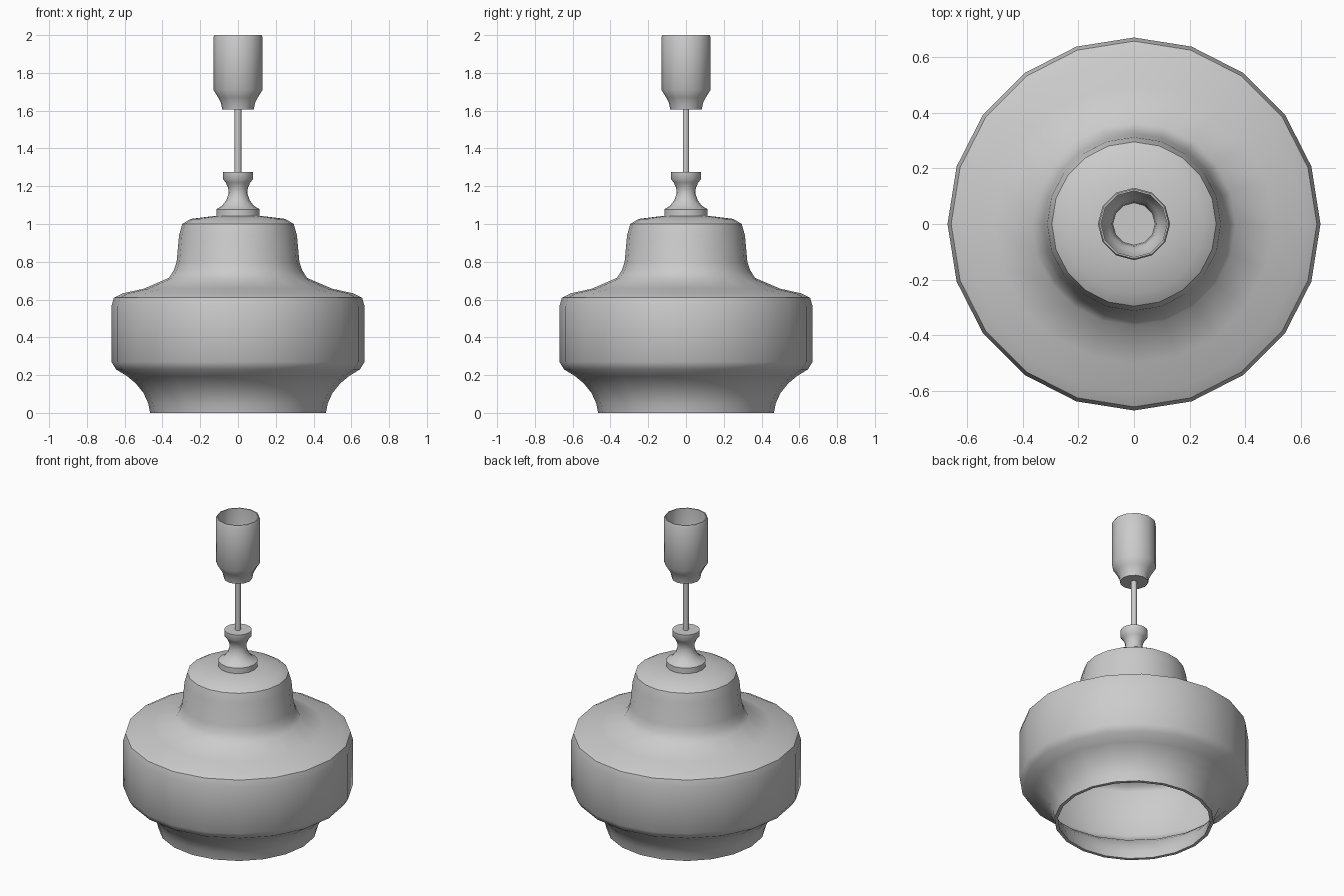
import bpy, bmesh, math
from mathutils import Matrix

cube = bpy.data.objects.get("Cube")
if cube:
    bpy.data.objects.remove(cube, do_unlink=True)

grey = bpy.data.materials.new("plain grey")
grey.use_nodes = True
grey.diffuse_color = (0.6, 0.6, 0.6, 1)
grey.node_tree.nodes["Principled BSDF"].inputs["Base Color"].default_value = (0.6, 0.6, 0.6, 1)


def lathe(name, profile, sides, turn=0.0, angle=40):
    """Spin a (radius, height) profile around z."""
    bm = bmesh.new()
    verts = [bm.verts.new((r, 0, z)) for r, z in profile]
    edges = [bm.edges.new(pair) for pair in zip(verts, verts[1:])]
    bmesh.ops.spin(bm, geom=verts + edges, cent=(0, 0, 0), axis=(0, 0, 1),
                   angle=math.tau, steps=sides)
    bmesh.ops.remove_doubles(bm, verts=bm.verts, dist=0.0005)
    bmesh.ops.recalc_face_normals(bm, faces=bm.faces)
    bm.transform(Matrix.Rotation(turn, 4, "Z"))
    mesh = bpy.data.meshes.new(name)
    bm.to_mesh(mesh)
    bm.free()
    mesh.materials.append(grey)
    obj = bpy.data.objects.new(name, mesh)
    bpy.context.collection.objects.link(obj)
    bpy.ops.object.select_all(action="DESELECT")
    obj.select_set(True)
    bpy.context.view_layer.objects.active = obj
    bpy.ops.object.shade_smooth_by_angle(angle=math.radians(angle))
    return obj


# Hollow shade: outer wall from the rim up, then the inner wall back down
outer = [(0.465, 0), (0.475, 0.05), (0.5, 0.105), (0.54, 0.155), (0.585, 0.193),
         (0.645, 0.23), (0.67, 0.27), (0.67, 0.565), (0.657, 0.61), (0.61, 0.633),
         (0.5, 0.657), (0.365, 0.715), (0.34, 0.755), (0.325, 0.8), (0.312, 0.94),
         (0.295, 1.0), (0.25, 1.027), (0.12, 1.043), (0, 1.047)]
wall = 0.02
inner = [(max(r - wall, 0), z - wall * (z > 0.6)) for r, z in outer]
lathe("shade", outer + inner[::-1] + outer[:1], 20)

# Turned finial joining the shade to the stem
lathe("finial", [(0, 1.035), (0.115, 1.035), (0.115, 1.078), (0.085, 1.095),
                 (0.062, 1.125), (0.05, 1.16), (0.052, 1.19), (0.065, 1.22),
                 (0.08, 1.238), (0.08, 1.275), (0, 1.275)], 16)

# Stem
lathe("stem", [(0, 1.26), (0.018, 1.26), (0.018, 1.62), (0, 1.62)], 10)

# Ceiling cup, open at the top
lathe("ceiling_cup", [(0, 1.605), (0.083, 1.605), (0.09, 1.64), (0.105, 1.67),
                      (0.13, 1.71), (0.13, 1.99), (0.125, 2.0), (0.119, 2.0),
                      (0.118, 1.715), (0.095, 1.675), (0.08, 1.645), (0.076, 1.615),
                      (0, 1.615)], 12)
